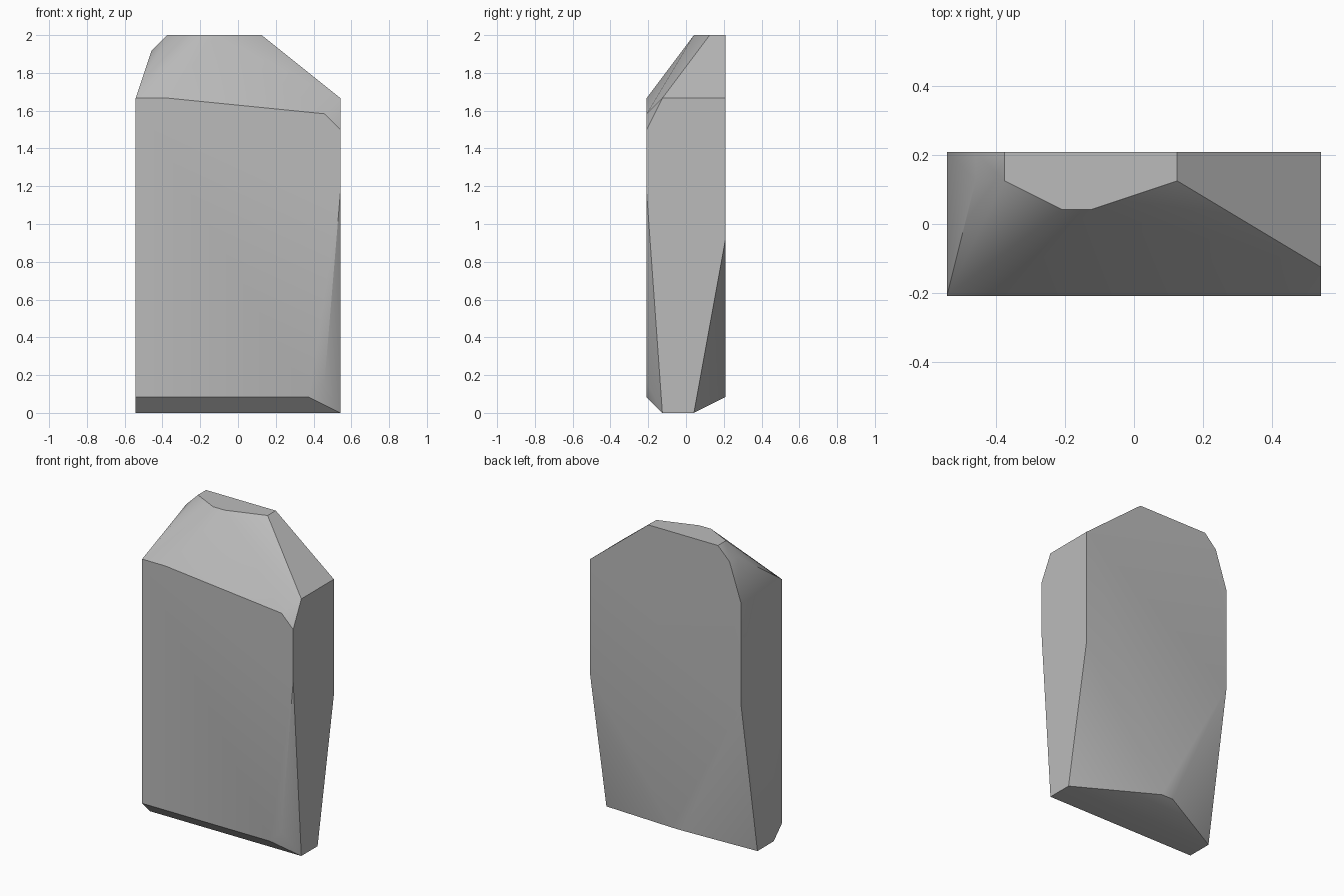
import bpy
import bmesh
import math

cube = bpy.data.objects.get("Cube")
if cube:
    bpy.data.objects.remove(cube, do_unlink=True)

UNIT = 1 / 24  # the block is chipped on a regular lattice


def make_material(name, colour):
    material = bpy.data.materials.new(name)
    material.use_nodes = True
    material.diffuse_color = colour
    shader = next(n for n in material.node_tree.nodes if n.type == "BSDF_PRINCIPLED")
    shader.inputs["Base Color"].default_value = colour
    shader.inputs["Roughness"].default_value = 0.9
    return material


def hull_object(name, points, material):
    """Wrap a convex skin around lattice points and merge its flat facets."""
    bm = bmesh.new()
    for point in points:
        bm.verts.new([c * UNIT for c in point])
    hull = bmesh.ops.convex_hull(bm, input=bm.verts)
    spare = [g for g in hull["geom_interior"] if isinstance(g, bmesh.types.BMVert)]
    bmesh.ops.delete(bm, geom=spare, context="VERTS")
    bmesh.ops.dissolve_limit(bm, angle_limit=math.radians(0.5),
                             verts=bm.verts, edges=bm.edges)
    bmesh.ops.recalc_face_normals(bm, faces=bm.faces)
    mesh = bpy.data.meshes.new(name)
    bm.to_mesh(mesh)
    bm.free()
    mesh.materials.append(material)
    obj = bpy.data.objects.new(name, mesh)
    bpy.context.collection.objects.link(obj)
    return obj


half_width, half_depth, height = 13, 5, 48

# Front facet outline (x, z)
front = [(-half_width, 40), (-9, 40), (11, 38), (half_width, 36),
         (half_width, 28), (11, 4), (9, 2), (-half_width, 2)]
# Back facet outline (x, z)
back = [(half_width, 40), (half_width, 22), (-1, 2), (-3, 2),
        (-half_width, 24), (-half_width, 40), (-11, 46)]
# Flat crown outline (x, y)
crown = [(-9, half_depth), (-9, 3), (-5, 1), (-3, 1), (3, 3), (3, half_depth)]

points = [(x, -half_depth, z) for x, z in front]
points += [(x, half_depth, z) for x, z in back]
points += [(x, y, height) for x, y in crown]
# Narrow foot
points += [(side * half_width, y, 0) for side in (-1, 1) for y in (-3, 1)]
# Shoulder corners
points += [(half_width, -3, 40), (-11, 3, 46)]

stone = make_material("stone grey", (0.5, 0.5, 0.5, 1))
rock = hull_object("standing_stone", points, stone)

bpy.ops.object.select_all(action="DESELECT")
rock.select_set(True)
bpy.context.view_layer.objects.active = rock
bpy.ops.object.shade_smooth_by_angle(angle=math.radians(30))
